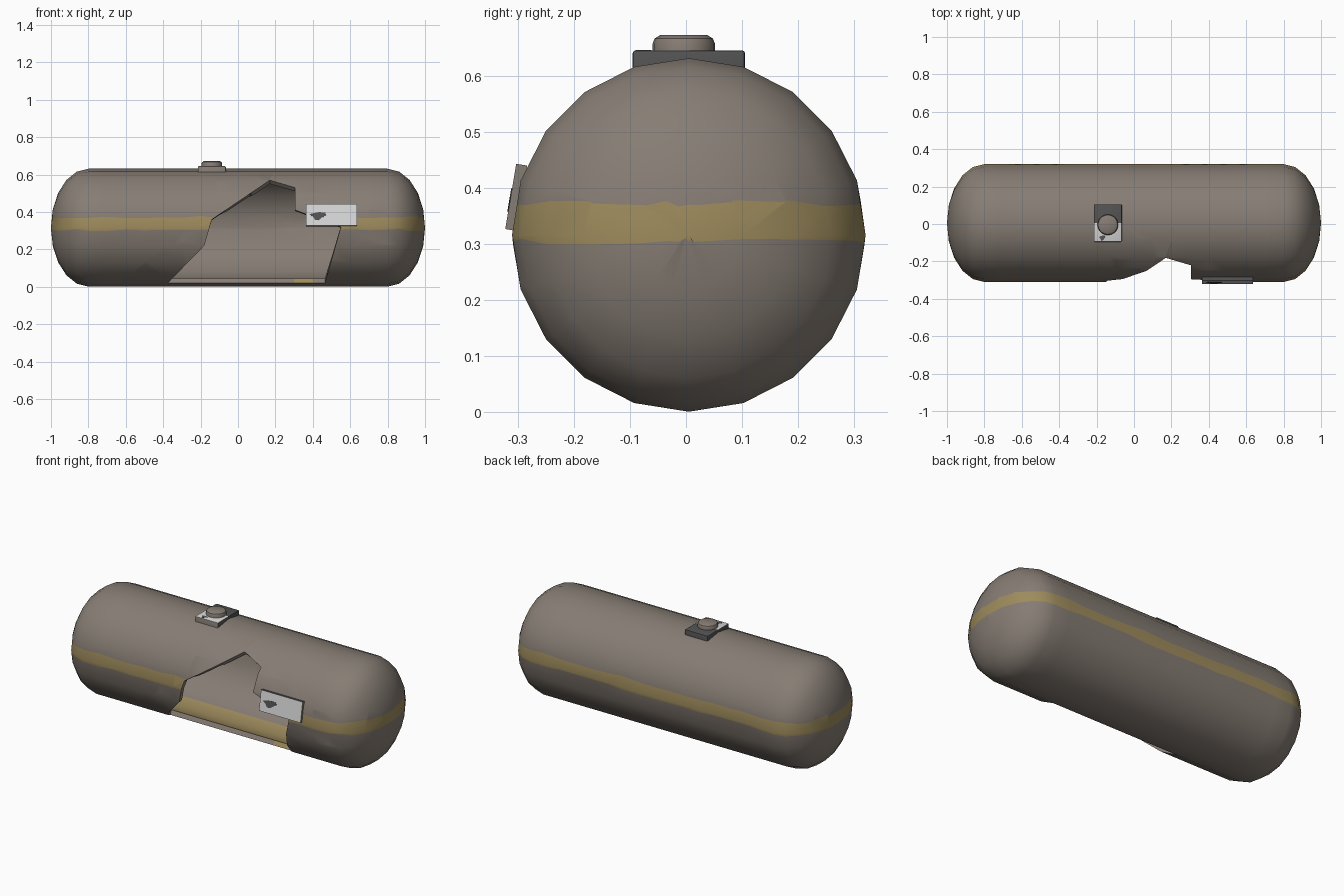
import bpy, bmesh, math, random
from mathutils import Vector, Matrix

if "Cube" in bpy.data.objects:
    bpy.data.objects.remove(bpy.data.objects["Cube"])

random.seed(4)
CY, CZ, R, N = 0.005, 0.316, 0.315, 20


def material(name, rgb):
    m = bpy.data.materials.new(name)
    m.diffuse_color = (*rgb, 1)
    m.use_nodes = True
    m.node_tree.nodes["Principled BSDF"].inputs["Base Color"].default_value = m.diffuse_color
    return m


BODY = material("taupe paint", (0.24, 0.205, 0.175))
YELLOW = material("faded yellow", (0.34, 0.26, 0.11))
WHITE = material("off white", (0.68, 0.68, 0.68))
DARK = material("dark grey", (0.085, 0.085, 0.085))


def make_object(name, bm, mats):
    bmesh.ops.recalc_face_normals(bm, faces=bm.faces)
    me = bpy.data.meshes.new(name)
    bm.to_mesh(me)
    bm.free()
    ob = bpy.data.objects.new(name, me)
    bpy.context.collection.objects.link(ob)
    for m in mats:
        me.materials.append(m)
    return ob


def smooth(ob):
    bpy.ops.object.select_all(action='DESELECT')
    ob.select_set(True)
    bpy.context.view_layer.objects.active = ob
    bpy.ops.object.shade_smooth_by_angle(angle=math.radians(32))


def inside(px, pz, poly):
    hit = False
    for (x1, z1), (x2, z2) in zip(poly, poly[1:] + poly[:1]):
        if (z1 > pz) != (z2 > pz) and px < (x2 - x1) * (pz - z1) / (z2 - z1) + x1:
            hit = not hit
    return hit


# Tank shell: straight barrel with elliptical domes
half = [(0.8 + 0.2 * math.sin(math.radians(t)), R * math.cos(math.radians(t))) for t in (18, 36, 54, 72)]
profile = [(-x, r) for x, r in reversed(half)] + [(-0.8 + 0.1 * i, R) for i in range(17)] + half
bm = bmesh.new()
rings = []
for x, r in profile:
    rings.append([bm.verts.new((x, CY + r * math.sin(math.tau * k / N), CZ + r * math.cos(math.tau * k / N)))
                  for k in range(N)])
poles = [bm.verts.new((s, CY, CZ)) for s in (-1, 1)]
for k in range(N):
    j = (k + 1) % N
    for a, b in zip(rings, rings[1:]):
        bm.faces.new((a[k], a[j], b[j], b[k]))
    bm.faces.new((poles[0], rings[0][j], rings[0][k]))
    bm.faces.new((poles[1], rings[-1][k], rings[-1][j]))
bmesh.ops.recalc_face_normals(bm, faces=bm.faces)

# Painted stripe with uneven edges
LOW, HIGH = 0.304, 0.372
for z in (LOW, HIGH):
    bmesh.ops.bisect_plane(bm, geom=bm.verts[:] + bm.edges[:] + bm.faces[:], dist=1e-5,
                           plane_co=(0, 0, z), plane_no=(0, 0, 1))
for f in bm.faces:
    f.material_index = 1 if LOW < f.calc_center_median().z < HIGH else 0
for v in bm.verts:
    if min(abs(v.co.z - LOW), abs(v.co.z - HIGH)) < 1e-4:
        v.co.z += random.uniform(-0.006, 0.006)

# Jagged breach in the front wall
breach = [(-0.375, 0.02), (-0.18, 0.22), (-0.14, 0.36), (0.17, 0.57), (0.305, 0.53),
          (0.305, 0.41), (0.40, 0.375), (0.55, 0.32), (0.465, 0.02)]
for (x1, z1), (x2, z2) in zip(breach, breach[1:] + breach[:1]):
    fs = [f for f in bm.faces if f.calc_center_median().y < 0 and abs(f.calc_center_median().x) < 0.8]
    geom = list({v for f in fs for v in f.verts}) + list({e for f in fs for e in f.edges}) + fs
    bmesh.ops.bisect_plane(bm, geom=geom, dist=1e-5, plane_co=(x1, 0, z1),
                           plane_no=Vector((z1 - z2, 0, x2 - x1)).normalized())
gone = []
for f in bm.faces:
    c = f.calc_center_median()
    if c.y < 0 and inside(c.x, c.z, breach):
        gone.append(f)
bmesh.ops.delete(bm, geom=gone, context='FACES')
tank = make_object("tank_shell", bm, [BODY, YELLOW, BODY, BODY, BODY, BODY])

# Wall thickness, with a yellow floor inside
sol = tank.modifiers.new("wall", 'SOLIDIFY')
sol.thickness = 0.028
sol.offset = -1
sol.material_offset = 2
sol.material_offset_rim = 4
bpy.context.view_layer.objects.active = tank
bpy.ops.object.modifier_apply(modifier="wall")
for p in tank.data.polygons:
    if p.material_index >= 4:
        p.material_index = 1 if p.center.z < 0.06 and 0.29 < p.center.x < 0.41 else 0
    elif p.material_index >= 2:
        p.material_index = 1 if p.center.z < 0.055 else 0
smooth(tank)


def box(name, size, mats, rule, matrix, bevel=0.0, cut=False):
    bm = bmesh.new()
    bmesh.ops.create_cube(bm, size=1, matrix=Matrix.Diagonal((*size, 1)))
    if bevel:
        es = [e for e in bm.edges if not all(v.co.z < 0 for v in e.verts)]
        bmesh.ops.bevel(bm, geom=es, offset=bevel, segments=2, profile=0.5, affect='EDGES')
    if cut:
        bmesh.ops.bisect_plane(bm, geom=bm.verts[:] + bm.edges[:] + bm.faces[:],
                               plane_co=(0, 0, 0), plane_no=(0, 1, 0))
    bm.normal_update()
    for f in bm.faces:
        f.material_index = rule(f.normal, f.calc_center_median())
    bm.transform(matrix)
    return make_object(name, bm, mats)


def smudge(name, cx, cy, w, h, depth, matrix):
    # thin irregular worn patch
    shape = [(-0.5, 0.2), (-0.3, -0.05), (-0.15, -0.5), (0.1, -0.45), (0.25, -0.2),
             (0.5, 0.1), (0.45, 0.4), (0.1, 0.45), (-0.2, 0.35)]
    bm = bmesh.new()
    f = bm.faces.new([bm.verts.new((cx + w * a, cy + h * b, depth)) for a, b in shape])
    ext = bmesh.ops.extrude_face_region(bm, geom=[f])
    for v in ext['geom']:
        if isinstance(v, bmesh.types.BMVert):
            v.co.z += 0.002
    bm.transform(matrix)
    return make_object(name, bm, [DARK])


# Name plate bolted beside the breach; local z faces outward
plate_m = Matrix.Translation((0.499, -0.3025, 0.383)) @ Matrix.Rotation(math.radians(80.5), 4, 'X')
box("side_plate", (0.272, 0.118, 0.02), [WHITE, BODY, DARK],
    lambda n, c: 0 if n.z > 0.5 else (2 if abs(n.y) > 0.5 else 1), plate_m)
smudge("side_plate_wear", -0.073, -0.006, 0.09, 0.045, 0.0095, plate_m)

# Hatch base on top
hatch_m = Matrix.Translation((-0.14, 0.005, 0.6255))


def hatch_rule(n, c):
    if n.z > 0.5:
        return 1 if c.y > 0 else 0
    return 2 if n.y < -0.5 else 1


smooth(box("hatch_base", (0.15, 0.2, 0.039), [WHITE, DARK, BODY], hatch_rule, hatch_m, 0.005, True))
smudge("hatch_wear", -0.03, -0.08, 0.035, 0.03, 0.0185, hatch_m)

# Rounded hatch cap
bm = bmesh.new()
cap = [(0.0555, 0.64), (0.0555, 0.657), (0.052, 0.666), (0.042, 0.672)]
rows = [[bm.verts.new((-0.14 + r * math.cos(math.tau * k / N), -0.004 + r * math.sin(math.tau * k / N), z))
         for k in range(N)] for r, z in cap]
for a, b in zip(rows, rows[1:]):
    for k in range(N):
        bm.faces.new((a[k], a[(k + 1) % N], b[(k + 1) % N], b[k]))
bm.faces.new(rows[-1])
bm.faces.new(rows[0][::-1])
smooth(make_object("hatch_cap", bm, [BODY]))
